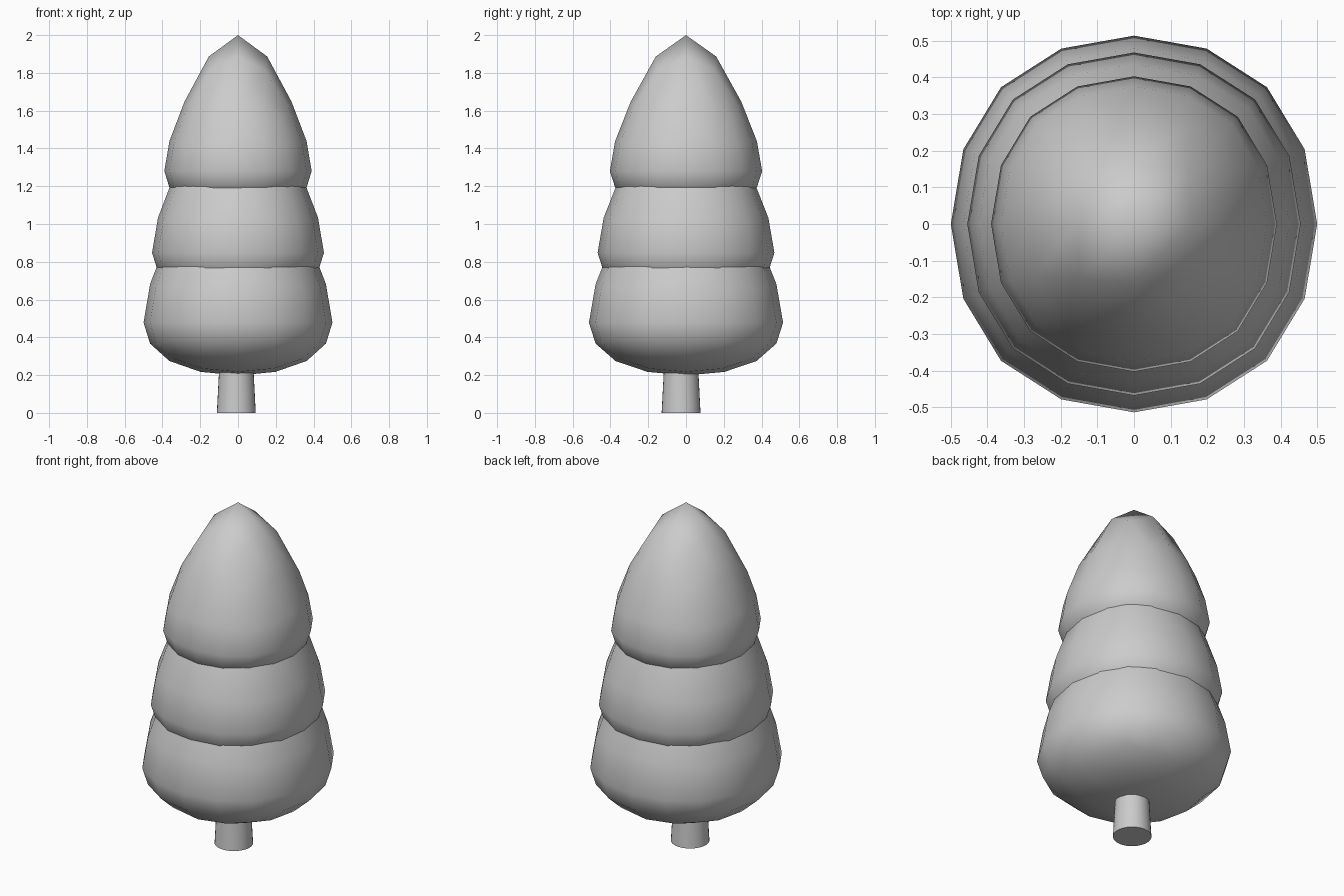
import bpy

if "Cube" in bpy.data.objects:
    bpy.data.objects.remove(bpy.data.objects["Cube"])

# Height remap of a unit rounded cube's upper half: stretched up to a point
UP = [(0.0, 0.0), (0.40, 0.41), (0.73, 0.95), (0.93, 1.55), (1.0, 1.846)]
DOWN = 0.56


def stretch(u):
    if u <= 0:
        return u * DOWN
    for (a, fa), (b, fb) in zip(UP, UP[1:]):
        if u <= b + 1e-4:
            return fa + (fb - fa) * (u - a) / (b - a)
    return UP[-1][1]


def foliage(name, rx, ry, z):
    # Subdivided cube, then scaled and drawn up to a tip
    bpy.ops.mesh.primitive_cube_add(size=2)
    ob = bpy.context.object
    ob.name = name
    sub = ob.modifiers.new("round", 'SUBSURF')
    sub.levels = 2
    bpy.ops.object.modifier_apply(modifier=sub.name)
    m = max(v.co.z for v in ob.data.vertices)
    for v in ob.data.vertices:
        c = v.co / m
        v.co = (c.x * rx, c.y * ry, z + rx * stretch(c.z))
    bpy.ops.object.shade_smooth()
    return ob


# Three overlapping foliage tiers
foliage("lower_foliage", 0.50, 0.514, 0.478)
foliage("middle_foliage", 0.455, 0.468, 0.848)
foliage("upper_foliage", 0.39, 0.403, 1.28)

# Slightly tapered trunk
bpy.ops.mesh.primitive_cone_add(vertices=32, radius1=0.103, radius2=0.082,
                                depth=0.4, location=(-0.009, -0.026, 0.2))
bpy.context.object.name = "trunk"
bpy.ops.object.shade_smooth_by_angle()
